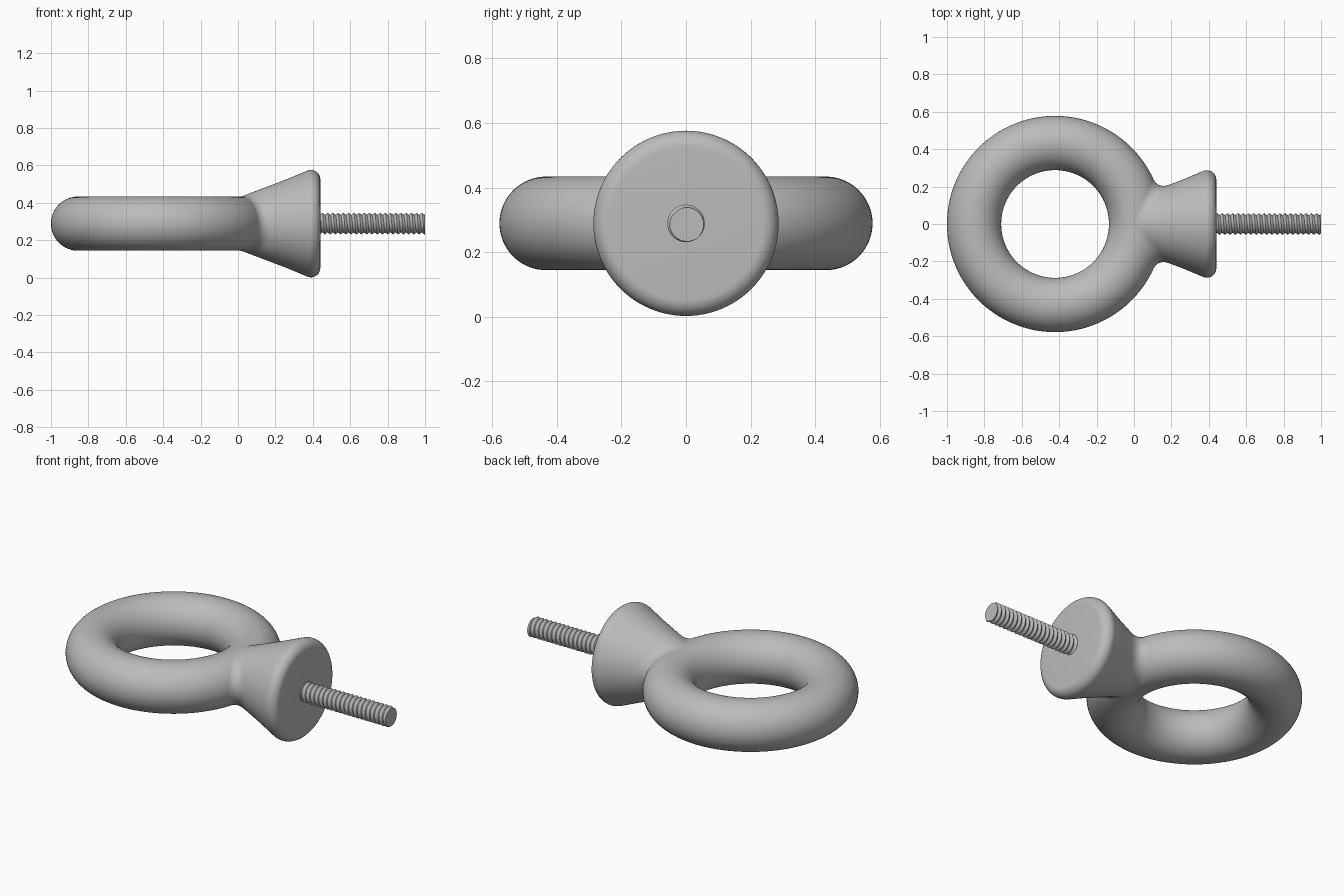
import bpy, bmesh, math
from mathutils import Vector

cube = bpy.data.objects.get("Cube")
if cube:
    bpy.data.objects.remove(cube, do_unlink=True)

MID_Z = 0.289
RING_X, RING_R, TUBE_R = -0.422, 0.433, 0.145
TAU = 2 * math.pi

steel = bpy.data.materials.new("grey steel")
steel.use_nodes = True
steel.diffuse_color = (0.5, 0.5, 0.5, 1)
steel.node_tree.nodes["Principled BSDF"].inputs["Base Color"].default_value = (0.5, 0.5, 0.5, 1)


def finish(obj, name, angle):
    obj.name = name
    obj.data.materials.append(steel)
    bpy.ops.object.select_all(action='DESELECT')
    obj.select_set(True)
    bpy.context.view_layer.objects.active = obj
    bpy.ops.object.shade_smooth_by_angle(angle=math.radians(angle))


def tube_skin(name, point, rows, cols, angle):
    """Skin of rows around the x axis; point(row, turn) gives (x, radius)."""
    bm = bmesh.new()
    grid = []
    for i in range(rows):
        ring = []
        for j in range(cols + 1):
            a = TAU * j / cols
            x, r = point(i, a)
            ring.append(bm.verts.new((x, r * math.cos(a), MID_Z + r * math.sin(a))))
        grid.append(ring)
    for i in range(rows - 1):
        for j in range(cols):
            bm.faces.new((grid[i][j], grid[i][j + 1], grid[i + 1][j + 1], grid[i + 1][j]))
    bmesh.ops.remove_doubles(bm, verts=bm.verts, dist=1e-5)
    bmesh.ops.dissolve_degenerate(bm, edges=bm.edges, dist=1e-5)
    bmesh.ops.recalc_face_normals(bm, faces=bm.faces)
    mesh = bpy.data.meshes.new(name)
    bm.to_mesh(mesh)
    bm.free()
    obj = bpy.data.objects.new(name, mesh)
    bpy.context.collection.objects.link(obj)
    finish(obj, name, angle)


# Lifting ring
bpy.ops.mesh.primitive_torus_add(major_radius=RING_R, minor_radius=TUBE_R,
                                 major_segments=128, minor_segments=64,
                                 location=(RING_X, 0, MID_Z))
finish(bpy.context.object, "lifting_ring", 40)

# Conical collar with a fillet where it meets the ring
SLOPE = 0.38
CONE_N = Vector((-SLOPE, 1)).normalized()


def cone_radius(x):
    return TUBE_R + SLOPE * (x - 0.015)


def blend_distance(x, r, a):
    y, z = r * math.cos(a), r * math.sin(a)
    out = Vector((x - RING_X, y, 0))
    off = Vector((x - RING_X, y, z)) - out.normalized() * RING_R
    ring = off.length - TUBE_R
    cone = (r - cone_radius(x)) * CONE_N.y
    cone_dir = Vector((CONE_N.x, CONE_N.y * math.cos(a), CONE_N.y * math.sin(a)))
    k = max(0.07 * (1 - off.normalized().dot(cone_dir)), 1e-4)
    h = max(k - abs(ring - cone), 0) / k
    return min(ring, cone) - h * h * k / 4 + 0.001


def blended_radius(x, a):
    lo, hi = 0.0, 0.5
    for _ in range(22):
        mid = (lo + hi) / 2
        if blend_distance(x, mid, a) < 0:
            lo = mid
        else:
            hi = mid
    return lo


BLEND_ROWS, ROUND_ROWS = 44, 13
ROUND_R, RIM_X, RIM_R = 0.05, 0.39, 0.237


def collar_point(i, a):
    if i < BLEND_ROWS:
        x = 0.01 + 0.25 * i / (BLEND_ROWS - 1)
        return x, blended_radius(x, a)
    i -= BLEND_ROWS
    if i < ROUND_ROWS:
        t = math.radians(111 - 111 * i / (ROUND_ROWS - 1))
        return RIM_X + ROUND_R * math.cos(t), RIM_R + ROUND_R * math.sin(t)
    return RIM_X + ROUND_R, 0


tube_skin("collar", collar_point, BLEND_ROWS + ROUND_ROWS + 1, 96, 40)

# Threaded shank: a helical ridge, cut flat at the tip
PITCH, ROOT, CREST, START, TIP = 0.028, 0.047, 0.058, 0.43, 1.0
THREAD_ROWS = 2 * math.ceil((TIP - START) / PITCH) + 5


def thread_point(i, a):
    if i == THREAD_ROWS - 1:
        return TIP, 0
    x = START + PITCH * (i / 2 - 1 + a / TAU)
    x = min(max(x, START), TIP)
    phase = ((x - START) / PITCH - a / TAU) % 1
    return x, ROOT + (CREST - ROOT) * (1 - abs(2 * phase - 1))


tube_skin("threaded_shank", thread_point, THREAD_ROWS, 40, 25)
